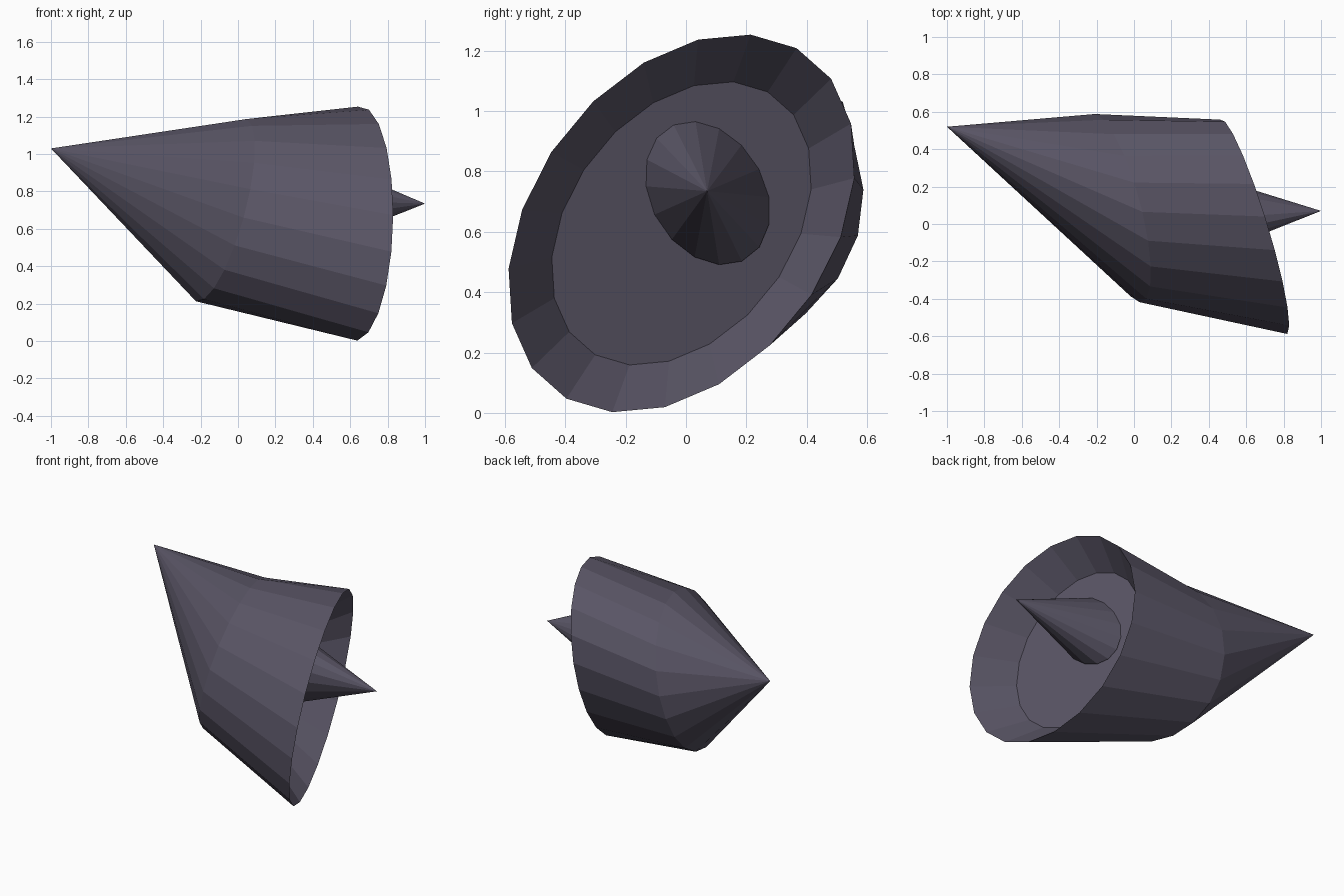
import bpy, bmesh, math
from mathutils import Vector as V

if "Cube" in bpy.data.objects:
    bpy.data.objects.remove(bpy.data.objects["Cube"])


def ring(bm, centre, a, b, n, scale=1.0):
    """Tilted elliptical loop spanned by two half-axis vectors."""
    c, a, b = V(centre), V(a) * scale, V(b) * scale
    out = []
    for i in range(n):
        t = 2 * math.pi * i / n
        out.append(bm.verts.new(c + a * math.cos(t) + b * math.sin(t)))
    return out


def bridge(bm, r, s):
    n = len(r)
    for i in range(n):
        j = (i + 1) % n
        bm.faces.new((r[i], r[j], s[j], s[i]))


def fan(bm, r, point):
    tip = bm.verts.new(point)
    for i in range(len(r)):
        bm.faces.new((r[i], r[(i + 1) % len(r)], tip))


def finish(bm, name):
    bmesh.ops.recalc_face_normals(bm, faces=bm.faces[:])
    me = bpy.data.meshes.new(name)
    bm.to_mesh(me)
    bm.free()
    ob = bpy.data.objects.new(name, me)
    bpy.context.collection.objects.link(ob)
    mat = bpy.data.materials.get("dark_slate")
    if not mat:
        mat = bpy.data.materials.new("dark_slate")
        mat.diffuse_color = (0.10, 0.09, 0.13, 1)
        mat.use_nodes = True
        mat.node_tree.nodes["Principled BSDF"].inputs["Base Color"].default_value = mat.diffuse_color
    me.materials.append(mat)


# Bent outer shell: long point, shoulder, slanted rim, recessed floor
rim_a, rim_b = (0.06, 0.055, 0.609), (-0.18, 0.573, 0.15)
bm = bmesh.new()
shoulder = ring(bm, (-0.09, 0.085, 0.70), (0.135, -0.02, 0.487), (-0.12, 0.503, 0.04), 20)
rim = ring(bm, (0.64, -0.015, 0.628), rim_a, rim_b, 20)
recess = ring(bm, (0.43, -0.015, 0.628), rim_a, rim_b, 20, 0.75)
fan(bm, shoulder, (-1.0, 0.52, 1.03))
bridge(bm, shoulder, rim)
bridge(bm, rim, recess)
bm.faces.new(recess)
finish(bm, "outer_shell")

# Spike standing on the recessed floor
bm = bmesh.new()
base = ring(bm, (0.41, 0.07, 0.733), (0.025, -0.04, 0.242), (-0.07, 0.205, -0.018), 16)
fan(bm, base, (1.0, 0.07, 0.735))
bm.faces.new(base)
finish(bm, "inner_spike")
